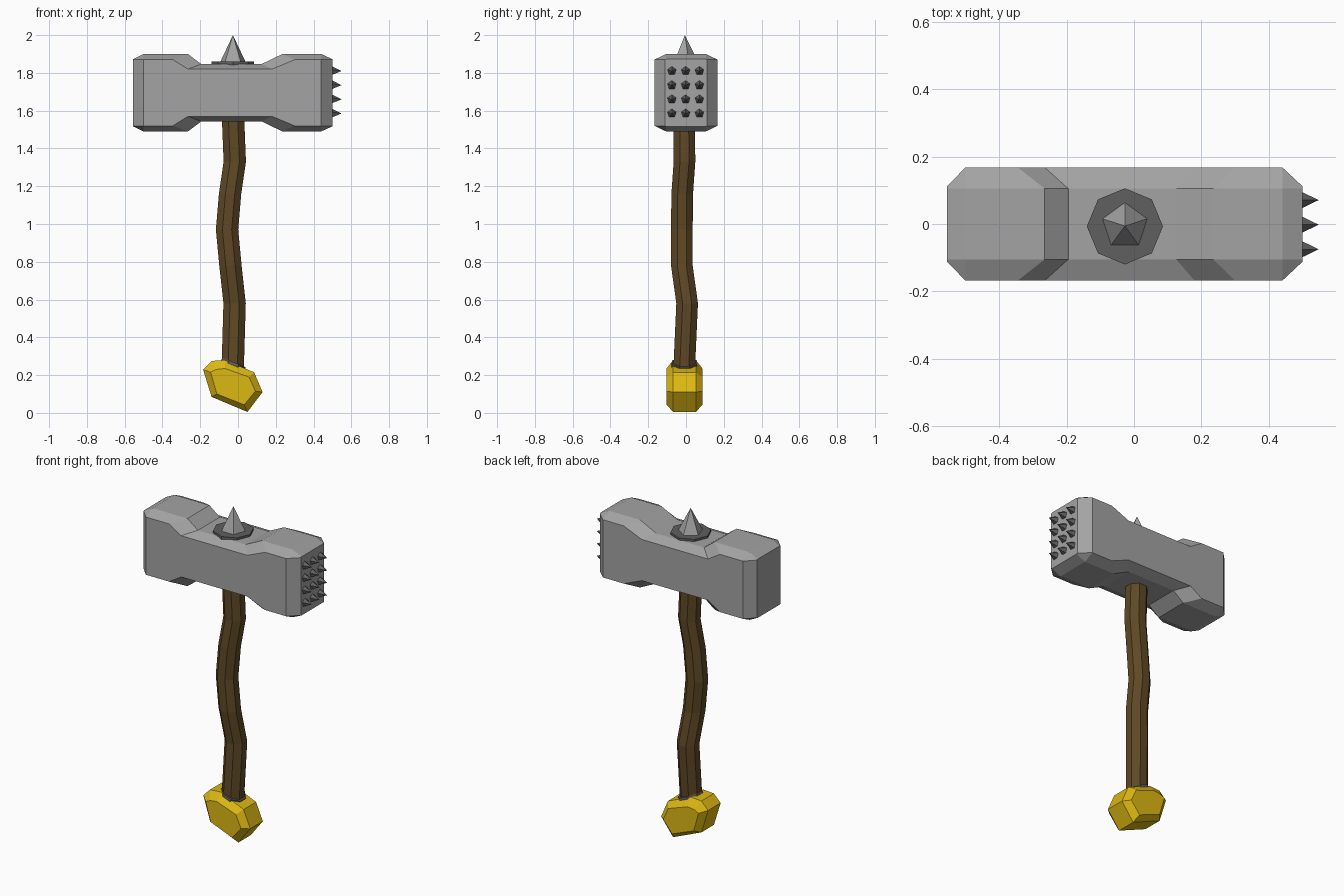
import bpy, bmesh, math
from mathutils import Matrix, Vector

if "Cube" in bpy.data.objects:
    bpy.data.objects.remove(bpy.data.objects["Cube"])


def material(name, rgb):
    m = bpy.data.materials.new(name)
    m.diffuse_color = (*rgb, 1)
    m.use_nodes = True
    m.node_tree.nodes["Principled BSDF"].inputs["Base Color"].default_value = m.diffuse_color
    return m


STONE = material("stone grey", (0.37, 0.37, 0.37))
IRON = material("dark iron", (0.115, 0.115, 0.118))
WOOD = material("brown wood", (0.115, 0.066, 0.019))
GOLD = material("yellow gold", (0.72, 0.48, 0.006))


def make_object(name, bm, mat):
    bmesh.ops.recalc_face_normals(bm, faces=bm.faces)
    mesh = bpy.data.meshes.new(name)
    bm.to_mesh(mesh)
    bm.free()
    mesh.materials.append(mat)
    obj = bpy.data.objects.new(name, mesh)
    bpy.context.collection.objects.link(obj)
    return obj


def loft(name, rings, mat):
    """Skin a list of equally long rings and cap both ends."""
    bm = bmesh.new()
    vs = [[bm.verts.new(p) for p in ring] for ring in rings]
    n = len(vs[0])
    for a, b in zip(vs, vs[1:]):
        for i in range(n):
            j = (i + 1) % n
            bm.faces.new((a[i], a[j], b[j], b[i]))
    bm.faces.new(vs[0])
    bm.faces.new(vs[-1])
    return make_object(name, bm, mat)


def cone(name, sides, r1, r2, depth, base, mat, turn=0.0, tilt=0.0):
    """Cone standing on base, turned on its axis, then tilted toward +x."""
    bm = bmesh.new()
    m = (Matrix.Translation(base) @ Matrix.Rotation(tilt, 4, 'Y')
         @ Matrix.Rotation(turn, 4, 'Z') @ Matrix.Translation((0, 0, depth / 2)))
    bmesh.ops.create_cone(bm, cap_ends=True, segments=sides, radius1=r1,
                          radius2=r2, depth=depth, matrix=m)
    return make_object(name, bm, mat)


# Hammer head: chamfered block with a narrower waist
HEAD_Z = 1.695


def head_ring(x_flat, x_side, flat, side, top, shoulder):
    ring = []
    for sy, sz in ((1, 1), (-1, 1), (-1, -1), (1, -1)):
        pair = [(x_side, sy * side, HEAD_Z + sz * shoulder),
                (x_flat, sy * flat, HEAD_Z + sz * top)]
        ring += pair if sy * sz > 0 else pair[::-1]
    return ring


BLOCK = (0.105, 0.168, 0.205, 0.175)
WAIST = (0.105, 0.168, 0.152, 0.125)
END = (0.105, 0.112, 0.178, 0.175)
loft("hammer_head", [
    head_ring(-0.555, -0.555, *END),
    head_ring(-0.50, -0.50, *BLOCK),
    head_ring(-0.265, -0.345, *BLOCK),
    head_ring(-0.195, -0.265, *WAIST),
    head_ring(0.125, 0.18, *WAIST),
    head_ring(0.235, 0.30, *BLOCK),
    head_ring(0.44, 0.44, *BLOCK),
    head_ring(0.50, 0.50, *END),
], STONE)

# Collar and spike on top of the head
cone("spike_collar", 8, 0.113, 0.113, 0.03, (-0.027, -0.007, 1.83), IRON)
cone("top_spike", 5, 0.072, 0.0, 0.145, (-0.027, -0.006, 1.855), STONE)

# Grid of studs on the striking face
for row in range(4):
    for col in range(3):
        cone(f"stud_{row}_{col}", 5, 0.028, 0.0, 0.055,
             (0.493, -0.075 + 0.073 * col, 1.585 + 0.075 * row), IRON,
             turn=math.pi / 2, tilt=math.pi / 2)

# Crooked wooden handle: octagons along a bent path (x, y, z)
PATH = [(-0.027, -0.008, 0.20), (-0.027, -0.008, 0.27), (-0.018, 0.006, 0.58),
        (-0.040, -0.022, 0.78), (-0.058, -0.022, 0.97), (-0.042, -0.020, 1.16),
        (-0.017, -0.008, 1.33), (-0.027, -0.010, 1.58)]
ANGLES = [math.radians(22.5 + 45 * k) for k in range(8)]
loft("handle", [[Vector(c) + Vector((0.064 * math.cos(a), 0.062 * math.sin(a), 0))
                 for a in ANGLES] for c in PATH], WOOD)

# Tilted iron ring where the handle enters the pommel
TILT = math.radians(22)
cone("handle_ring", 8, 0.075, 0.072, 0.04, (-0.036, -0.008, 0.23), IRON,
     turn=math.radians(22.5), tilt=TILT)

# Gold pommel: tilted nugget with bevelled front and back
OUTER = [(-0.185, 0.23), (-0.14, 0.275), (-0.07, 0.28), (0.085, 0.215),
         (0.13, 0.11), (0.05, 0.005), (-0.14, 0.085)]
INNER = [(-0.145, 0.215), (-0.115, 0.23), (-0.07, 0.235), (0.058, 0.19),
         (0.092, 0.115), (0.033, 0.043), (-0.112, 0.10)]
loft("pommel", [[(x, y - 0.008, z) for x, z in outline] for outline, y in
                ((INNER, -0.095), (OUTER, -0.06), (OUTER, 0.06), (INNER, 0.095))], GOLD)
